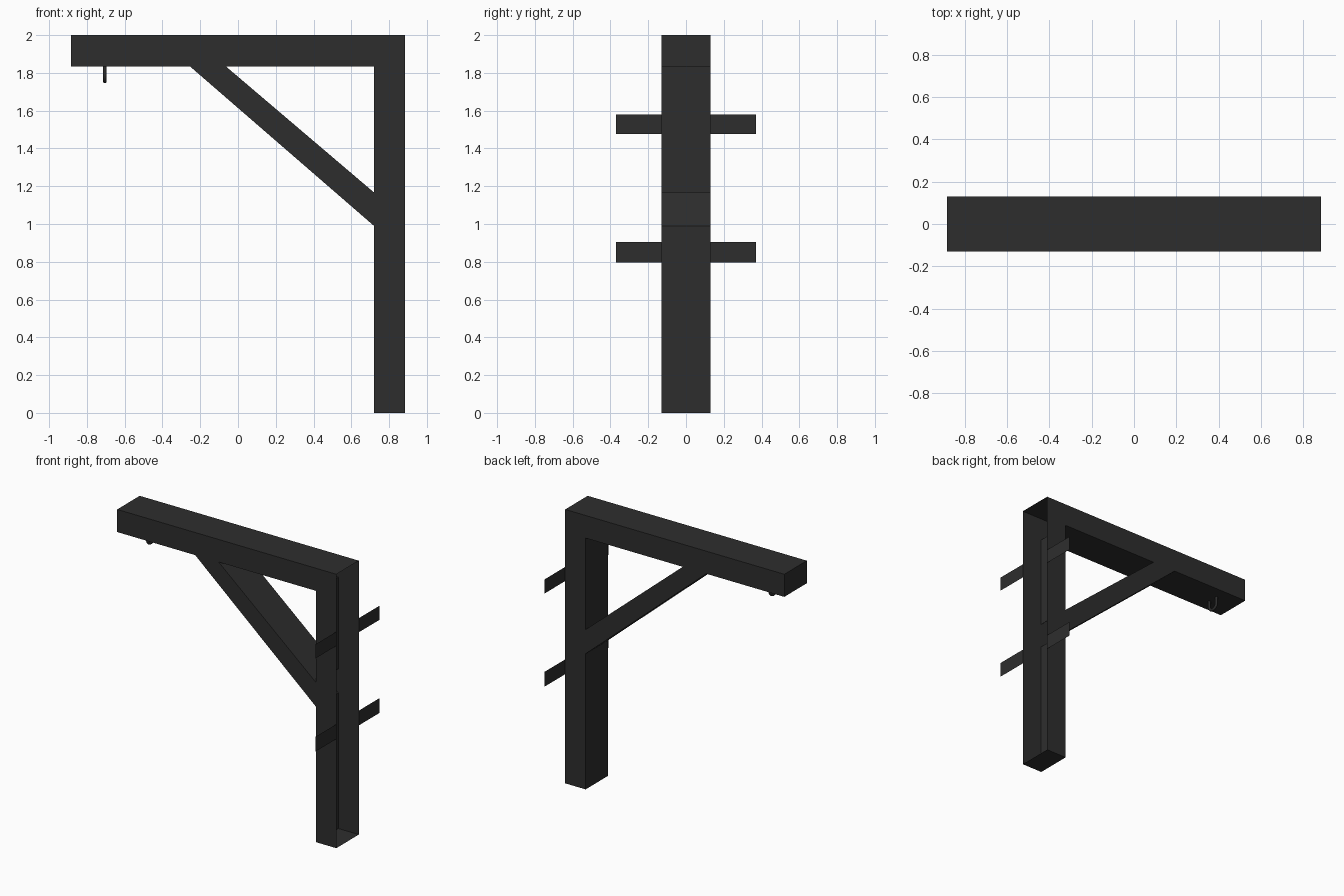
import bpy, bmesh, math

cube = bpy.data.objects.get("Cube")
if cube:
    bpy.data.objects.remove(cube, do_unlink=True)

# Single dark paint for everything
paint = bpy.data.materials.new("charcoal_paint")
paint.use_nodes = True
COLOR = (0.027, 0.027, 0.027, 1)
paint.diffuse_color = COLOR
paint.node_tree.nodes["Principled BSDF"].inputs["Base Color"].default_value = COLOR

END, INNER = 0.885, 0.72        # outer and inner x of the post
TOP, UNDER = 2.0, 1.835         # top and underside of the arm
HALF = 0.13                     # half depth


def finish(name, bm):
    mesh = bpy.data.meshes.new(name)
    bmesh.ops.recalc_face_normals(bm, faces=bm.faces[:])
    bm.to_mesh(mesh)
    bm.free()
    mesh.materials.append(paint)
    obj = bpy.data.objects.new(name, mesh)
    bpy.context.collection.objects.link(obj)
    return obj


def hollow_part(name, profile, walls):
    """Front and back cheeks from an xz profile, with only the listed edge walls."""
    bm = bmesh.new()
    front = [bm.verts.new((x, -HALF, z)) for x, z in profile]
    back = [bm.verts.new((x, HALF, z)) for x, z in profile]
    bm.faces.new(front)
    bm.faces.new(back[::-1])
    for i in walls:
        j = (i + 1) % len(profile)
        bm.faces.new((front[i], back[i], back[j], front[j]))
    return finish(name, bm)


# Sheet-metal shell: post open on its wall side, open into arm and brace
brace_low, brace_high = (INNER, 0.99), (INNER, 1.167)
arm_low, arm_high = (-0.255, UNDER), (-0.065, UNDER)
hollow_part("post", [(END, 0), (END, TOP), (INNER, TOP), (INNER, UNDER),
                     brace_high, brace_low, (INNER, 0)], [1, 3, 5, 6])
hollow_part("arm", [(INNER, TOP), (-END, TOP), (-END, UNDER), arm_low,
                    arm_high, (INNER, UNDER)], [0, 1, 2, 4])
hollow_part("brace", [brace_low, brace_high, arm_high, arm_low], [1, 3])

# Thin mounting tabs on both sides of the open edge
for level, low, high in (("lower", 0.797, 0.905), ("upper", 1.477, 1.58)):
    for side, sign in (("front", -1), ("back", 1)):
        bm = bmesh.new()
        bm.faces.new([bm.verts.new((END, sign * y, z)) for y, z in
                      ((HALF, low), (0.37, low), (0.37, high), (HALF, high))])
        finish(f"{level}_{side}_mounting_tab", bm)

# Wire hook under the arm
RADIUS, CENTRE = 0.038, 1.793
path = [(RADIUS, UNDER)]
path += [(RADIUS * math.cos(a), CENTRE - RADIUS * math.sin(a))
         for a in (math.pi * i / 10 for i in range(11))]
path.append((-RADIUS, UNDER))
curve = bpy.data.curves.new("hook", "CURVE")
curve.dimensions = "3D"
curve.bevel_depth = 0.01
curve.bevel_resolution = 2
curve.use_fill_caps = True
spline = curve.splines.new("POLY")
spline.points.add(len(path) - 1)
for point, (y, z) in zip(spline.points, path):
    point.co = (-0.705, y, z, 1)
curve.materials.append(paint)
hook = bpy.data.objects.new("hook", curve)
bpy.context.collection.objects.link(hook)
